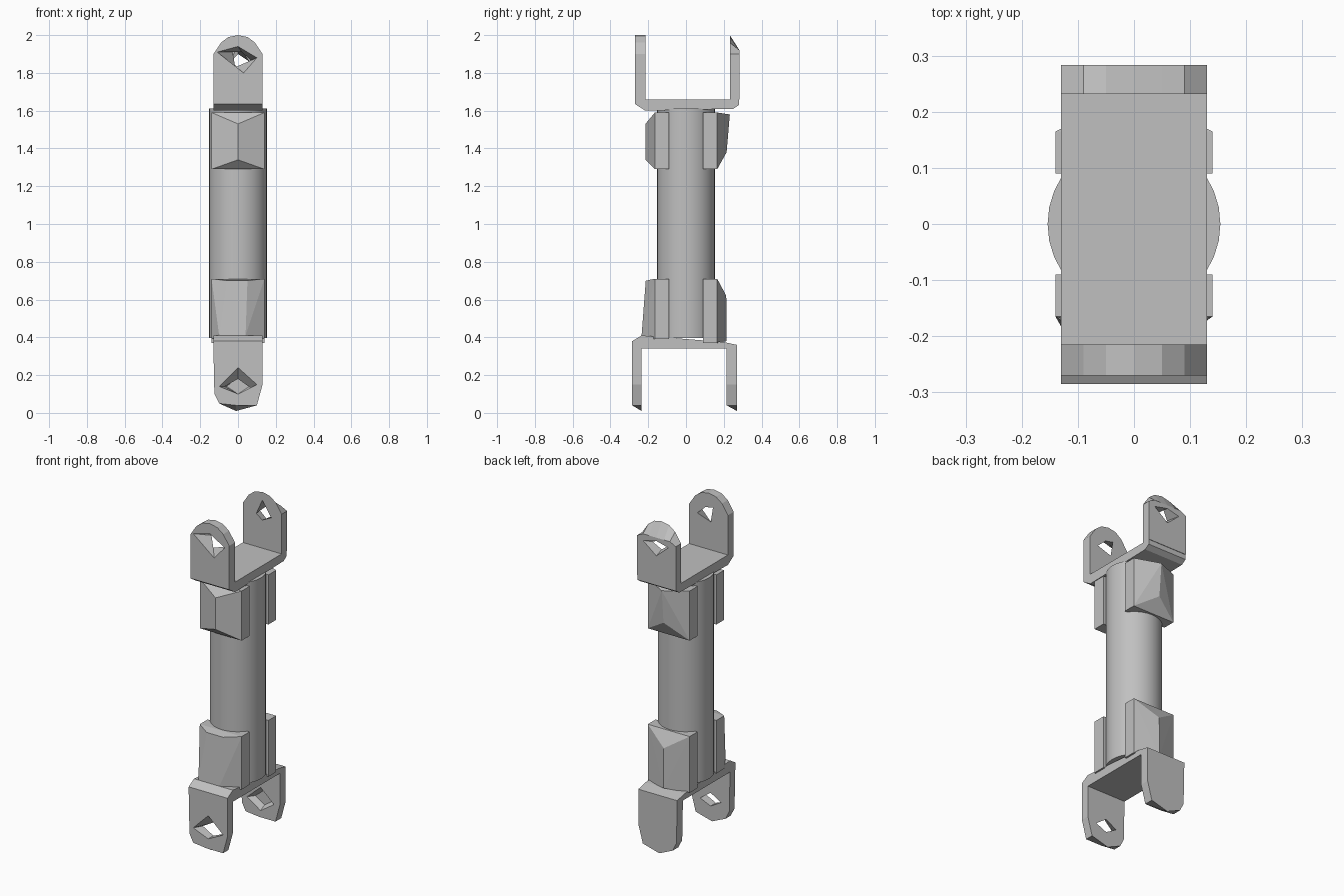
import bpy
import bmesh

cube = bpy.data.objects.get("Cube")
if cube:
    bpy.data.objects.remove(cube, do_unlink=True)

# Single grey metal
metal = bpy.data.materials.new("grey_metal")
metal.use_nodes = True
grey = (0.53, 0.53, 0.53, 1)
metal.diffuse_color = grey
metal.node_tree.nodes["Principled BSDF"].inputs["Base Color"].default_value = grey


def finish(bm, name):
    bmesh.ops.recalc_face_normals(bm, faces=bm.faces)
    mesh = bpy.data.meshes.new(name)
    bm.to_mesh(mesh)
    bm.free()
    mesh.materials.append(metal)
    obj = bpy.data.objects.new(name, mesh)
    bpy.context.collection.objects.link(obj)
    return obj


def hull(name, points):
    """Faceted solid wrapped around a few points."""
    bm = bmesh.new()
    for p in points:
        bm.verts.new(p)
    bmesh.ops.convex_hull(bm, input=bm.verts)
    return finish(bm, name)


def clamp_block(name, side, z0, z1, ridge):
    """Block hugging the shaft, with a hipped outer face. ridge: (x, depth, z)."""
    pts = [(x, side * d, z) for x in (-0.14, 0.14) for d in (0.09, 0.165) for z in (z0, z1)]
    hull(name, pts + [(x, side * d, z) for x, d, z in ridge])


def cross_plate(name, profile):
    """Fork base: a y-z profile drawn out along x."""
    hull(name, [(x, y, z) for x in (-0.13, 0.13) for y, z in profile])


def fork_arm(name, base, up, y_out, y_in, outline, hole_out, hole_in,
             cap_out=1, cap_in=1, recess=0):
    """Arm with a tapered eye; recess > 0 makes the eye a blind pocket on the inside."""
    bm = bmesh.new()

    def loop(points, y, cap=1):
        verts = [bm.verts.new((x, y, base + up * min(t, cap))) for x, t in points]
        edges = [bm.edges.new((v, verts[i - 1])) for i, v in enumerate(verts)]
        return verts, edges

    def bridge(a, b):
        for i in range(len(a)):
            bm.faces.new((a[i - 1], a[i], b[i], b[i - 1]))

    outer = loop(outline, y_out, cap_out)
    inner = loop(outline, y_in, cap_in)
    eye_out = loop(hole_out, y_out + (y_in - y_out) * recess)
    eye_in = loop(hole_in, y_in)
    bridge(outer[0], inner[0])
    bridge(eye_out[0], eye_in[0])
    if recess:
        bm.faces.new(eye_out[0])
        bm.faces.new(outer[0])
    else:
        bmesh.ops.triangle_fill(bm, use_beauty=True, edges=outer[1] + eye_out[1], normal=(0, 1, 0))
    bmesh.ops.triangle_fill(bm, use_beauty=True, edges=inner[1] + eye_in[1], normal=(0, 1, 0))
    finish(bm, name)


# Round shaft
bm = bmesh.new()
bmesh.ops.create_cone(bm, cap_ends=True, segments=32, radius1=0.154, radius2=0.154, depth=1.215)
bmesh.ops.translate(bm, verts=bm.verts, vec=(0, 0, 1.003))
shaft = finish(bm, "shaft")
bpy.context.view_layer.objects.active = shaft
shaft.select_set(True)
bpy.ops.object.shade_smooth_by_angle()
shaft.select_set(False)

# Clamp blocks around both ends of the shaft
clamp_block("upper_front_clamp", -1, 1.29, 1.59, [(0, 0.215, 1.34), (0, 0.215, 1.53)])
clamp_block("upper_back_clamp", 1, 1.29, 1.59, [(0, 0.215, 1.38), (0, 0.232, 1.58)])
clamp_block("lower_front_clamp", -1, 0.39, 0.71,
            [(-0.06, 0.213, 0.70), (0.05, 0.213, 0.70), (-0.1, 0.235, 0.41), (0.04, 0.235, 0.41)])
clamp_block("lower_back_clamp", 1, 0.37, 0.71, [(0, 0.213, 0.62), (0, 0.215, 0.38)])

# Cross plates of the two forks
cross_plate("upper_cross_plate", [(-0.27, 1.66), (-0.27, 1.635), (-0.215, 1.6),
                                  (0.25, 1.61), (0.28, 1.63), (0.28, 1.66)])
cross_plate("lower_cross_plate", [(-0.285, 0.34), (-0.285, 0.38), (-0.235, 0.41),
                                  (0.2, 0.375), (0.27, 0.36), (0.27, 0.34)])

# Fork arms: outlines are (x, distance from the plate)
half = [(0.05, 0.33), (0.09, 0.3), (0.13, 0.24), (0.13, 0)]
rounded = [(-x, t) for x, t in reversed(half)] + [(0, 0.34)] + half
pointed = [(-0.13, 0), (-0.125, 0.24), (-0.1, 0.29), (-0.01, 0.33),
           (0.1, 0.3), (0.13, 0.19), (0.13, 0)]

fork_arm("upper_front_arm", 1.66, 1, -0.27, -0.215, rounded,
         [(-0.11, 0.25), (0, 0.28), (0.1, 0.22), (0.03, 0.14)],
         [(-0.03, 0.26), (0.02, 0.25), (0.075, 0.2), (-0.015, 0.17)])
fork_arm("upper_back_arm", 1.66, 1, 0.283, 0.232, rounded,
         [(-0.08, 0.22), (0, 0.24), (0.09, 0.22), (0, 0.15)],
         [(-0.04, 0.2), (0, 0.29), (0.06, 0.2), (0, 0.17)], cap_out=0.26)
fork_arm("lower_front_arm", 0.34, -1, -0.285, -0.235, pointed,
         [(-0.1, 0.2), (0, 0.1), (0.1, 0.19), (0, 0.24)],
         [(-0.07, 0.2), (0, 0.16), (0.07, 0.21), (0, 0.24)], cap_out=0.3)
fork_arm("lower_back_arm", 0.34, -1, 0.27, 0.215, pointed,
         [(-0.06, 0.2), (0, 0.15), (0.06, 0.2), (0, 0.24)],
         [(-0.09, 0.2), (0, 0.12), (0.09, 0.2), (0, 0.26)], cap_in=0.3, recess=0.3)
